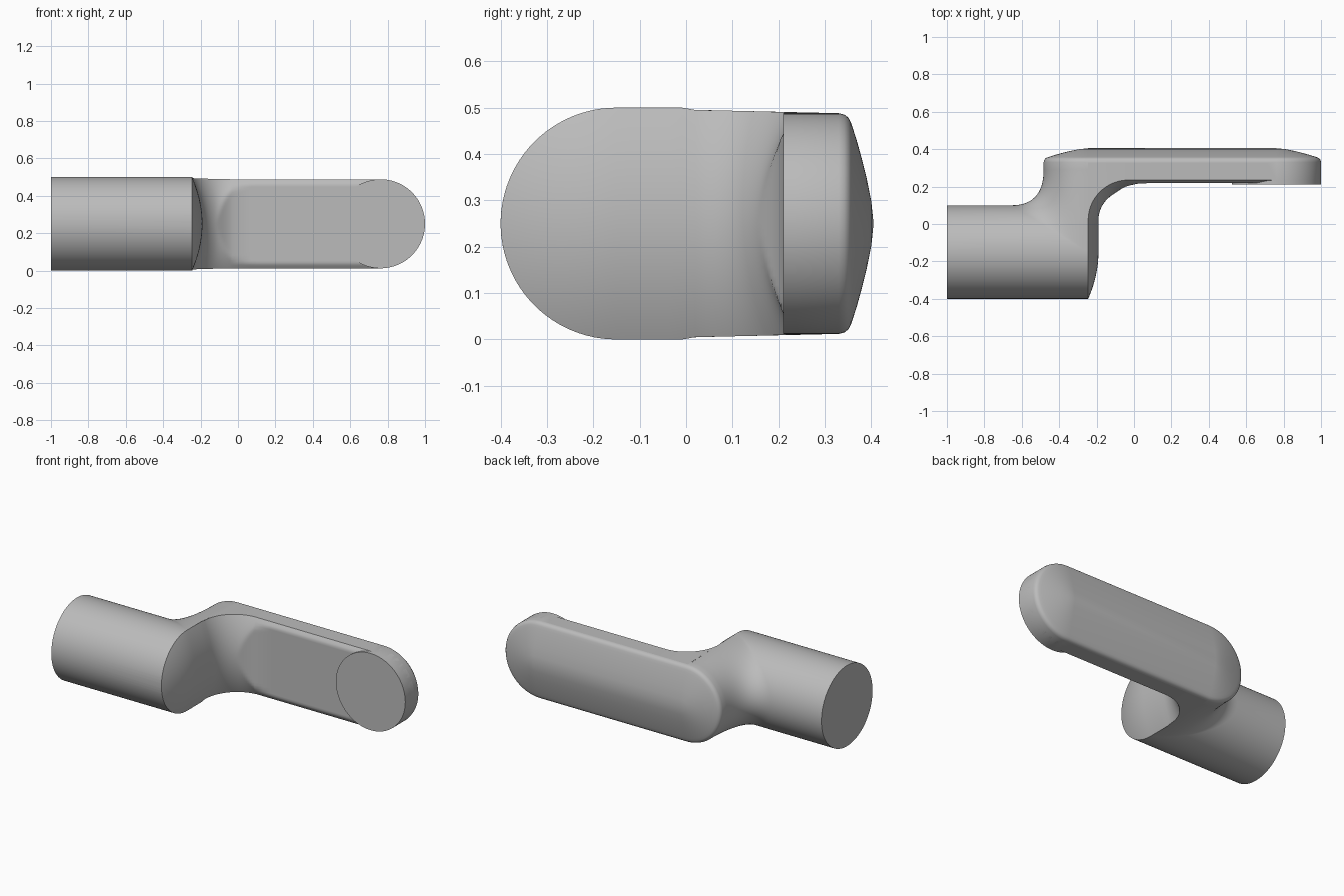
import bpy, bmesh, math
from mathutils import Vector
from math import sin, cos, pi, sqrt

if "Cube" in bpy.data.objects:
    bpy.data.objects.remove(bpy.data.objects["Cube"])

XL, XR = -0.245, 0.762      # centres of the two rounded plate ends
R, RP = 0.25, 0.238         # shaft radius, plate half width
YC, ZC = -0.15, 0.25        # shaft axis
YT = 0.33                   # top of the plate side wall

mat = bpy.data.materials.new("light_grey")
mat.diffuse_color = (0.5, 0.5, 0.5, 1)
mat.use_nodes = True
mat.node_tree.nodes["Principled BSDF"].inputs["Base Color"].default_value = mat.diffuse_color
bm = bmesh.new()


def grid(rows):
    """Skin a list of point rows with quads."""
    vs = [[bm.verts.new(p) for p in r] for r in rows]
    for a, b in zip(vs, vs[1:]):
        for i in range(len(a) - 1):
            bm.faces.new((a[i], a[i + 1], b[i + 1], b[i]))


def finish(name, angle):
    bmesh.ops.remove_doubles(bm, verts=bm.verts, dist=0.0005)
    bmesh.ops.dissolve_degenerate(bm, dist=0.0002, edges=bm.edges)
    bmesh.ops.recalc_face_normals(bm, faces=bm.faces)
    me = bpy.data.meshes.new(name)
    bm.to_mesh(me)
    ob = bpy.data.objects.new(name, me)
    bpy.context.collection.objects.link(ob)
    me.materials.append(mat)
    bpy.ops.object.select_all(action='DESELECT')
    bpy.context.view_layer.objects.active = ob
    ob.select_set(True)
    bpy.ops.object.shade_smooth_by_angle(angle=math.radians(angle))
    return ob


# neck and upper shaft: plate end flowing through a fillet into the shaft
rows = []
for i in range(49):
    a = -pi / 2 + pi * i / 48
    p0 = Vector((XL - RP * cos(a), 0.29, ZC + RP * sin(a)))
    p2 = Vector((XL - 0.41 * cos(a), YC + R * cos(a), ZC + R * sin(a)))
    p1 = Vector((p0.x, p2.y, p2.z))
    col = [Vector((p0.x, YT, p0.z))]
    for k in range(17):
        t = k / 16
        col.append(p0 * (1 - t) ** 2 + p1 * 2 * t * (1 - t) + p2 * t * t)
    col.append(Vector((-1, p2.y, p2.z)))
    rows.append(col)
grid(rows)

# lower shaft
grid([[(x, YC + R * cos(a), ZC + R * sin(a)) for x in (XL, -1)]
      for a in [pi / 2 + pi * i / 48 for i in range(49)]])

# shaft end cap
bm.faces.new([bm.verts.new((-1, YC + R * cos(a), ZC + R * sin(a)))
              for a in [2 * pi * i / 96 for i in range(96)]])

# domed plate back: outline rings shrinking to the middle line
prof = [(0, YT), (.003, .342), (.01, .351), (.02, .356), (.035, .361),
        (.06, .369), (.1, .380), (.14, .390), (.19, .4), (RP, .405)]
ring = []
for c, s in ((XL, pi / 2), (XR, -pi / 2)):
    ring += [(c, s + pi * i / 48) for i in range(49)]
ring.append(ring[0])
grid([[(c + (RP - d) * cos(a), y, ZC + (RP - d) * sin(a)) for c, a in ring]
      for d, y in prof])

# inner edge path: up the shaft end, round the elbow, along the plate
path = []                                    # x, y, normal, half width
for i in range(25):
    a = pi / 2 * (1 - i / 24)
    path.append((XL, YC - R * sin(a), 1, 0, R * cos(a)))
for i in range(1, 6):
    path.append((XL, YC + 0.17 * i / 6, 1, 0, R))
elbow = []
for i in range(25):
    a = pi / 2 * i / 24
    elbow.append((-0.03 - 0.215 * cos(a), 0.02 + 0.215 * sin(a),
                  cos(a), -sin(a), RP + 0.007 * (1 - i / 24)))
elbow += [(-0.03 + (XR + 0.03) * i / 16, 0.235, 0, -1, RP) for i in range(1, 17)]
path += elbow

# bulged inner surface, flattened into a pad under the plate
rows = []
for x, y, nx, ny, w in path:
    f = min(1, max(0, (x + 0.15) / 0.2))
    f = f * f * (3 - 2 * f)
    lim = 0.055 * (1 - f) + 0.017 * f
    row = []
    for k in range(33):
        z = w * sin(pi / 2 * (k / 16 - 1))
        r2 = z * z + (min(0, y - YC)) ** 2
        rr = R * R if y < YC else w * w
        h = min(lim, (0.055 + 0.03 * f) * max(0, 1 - r2 / rr))
        row.append((x + nx * h, y + ny * h, ZC + z))
    rows.append(row)
grid(rows)

# plate side walls
for s in (-1, 1):
    grid([[(x, YT, ZC + s * RP), (x, y, ZC + s * w)] for x, y, nx, ny, w in elbow])

# rounded wall at the free end
grid([[(XR + RP * cos(a), y, ZC + RP * sin(a)) for y in (YT, 0.235)]
      for a in [-pi / 2 + pi * i / 48 for i in range(49)]])
finish("handle_body", 35)

# round flat boss under the free end
bm.clear()
circ = [(XR + RP * cos(a), ZC + RP * sin(a)) for a in [2 * pi * i / 96 for i in range(97)]]
grid([[(x, y, z) for x, z in circ] for y in (0.21, 0.3)])
for y in (0.21, 0.3):
    bm.faces.new([bm.verts.new((x, y, z)) for x, z in circ[:-1]])
finish("end_boss", 35)
bm.free()
